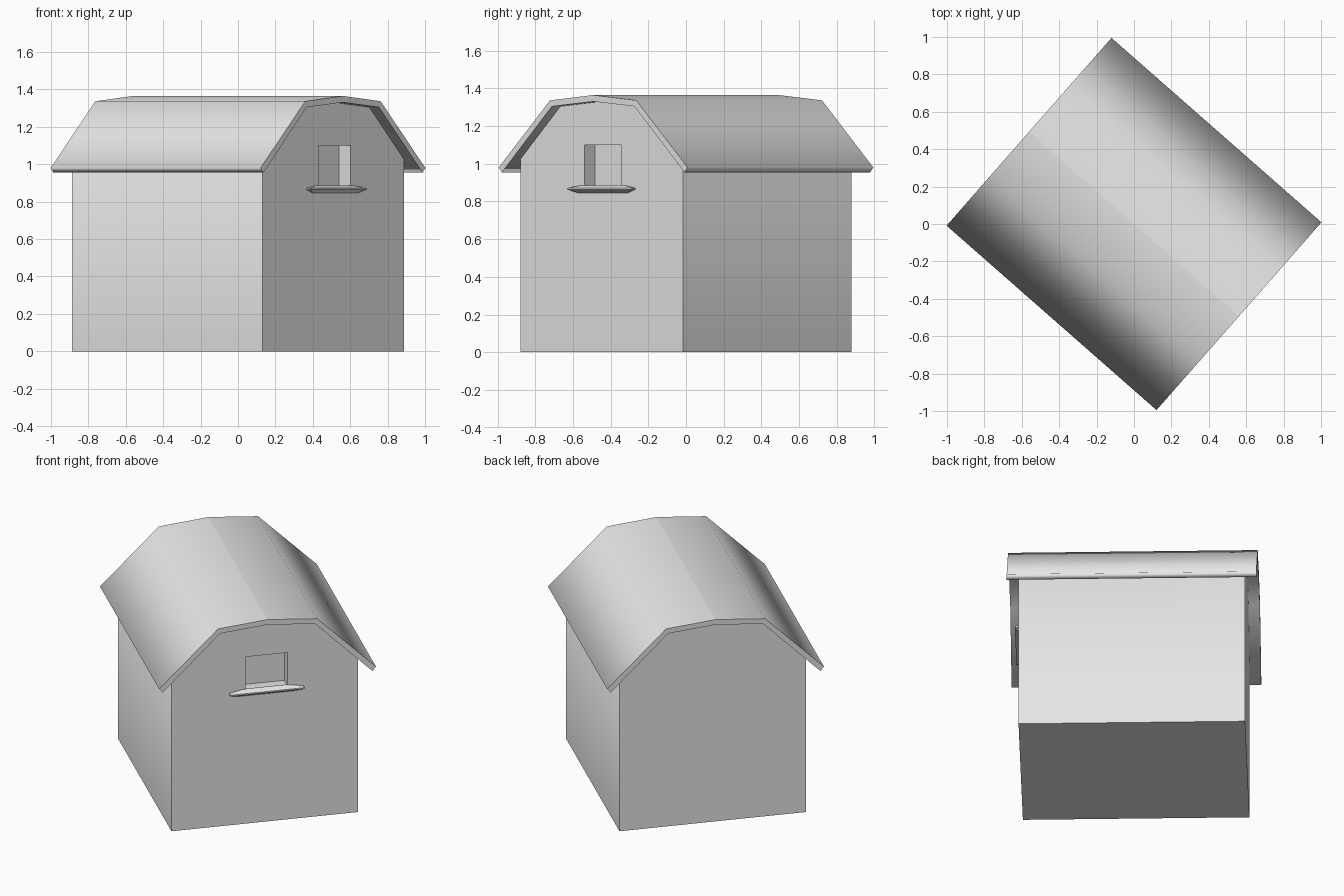
import bpy, bmesh, math

if "Cube" in bpy.data.objects:
    bpy.data.objects.remove(bpy.data.objects["Cube"])

TURN = math.radians(-41.3)      # the barn stands diagonally; local +x is the window gable
WALL_END, ROOF_END = 0.678, 0.747

grey = bpy.data.materials.new("plain_grey")
grey.use_nodes = True
GREY = (0.8, 0.8, 0.8, 1)
grey.diffuse_color = GREY
grey.node_tree.nodes["Principled BSDF"].inputs["Base Color"].default_value = GREY


def finish(name, bm):
    bmesh.ops.recalc_face_normals(bm, faces=bm.faces)
    mesh = bpy.data.meshes.new(name)
    bm.to_mesh(mesh)
    bm.free()
    mesh.materials.append(grey)
    obj = bpy.data.objects.new(name, mesh)
    obj.rotation_euler.z = TURN
    bpy.context.collection.objects.link(obj)
    return obj


def loft(name, rings, smooth=()):
    """Skin matching rings of points and cap both ends; listed sides are smooth."""
    bm = bmesh.new()
    loops = [[bm.verts.new(p) for p in ring] for ring in rings]
    n = len(rings[0])
    for a, b in zip(loops, loops[1:]):
        for i in range(n):
            j = (i + 1) % n
            face = bm.faces.new((a[i], a[j], b[j], b[i]))
            face.smooth = i in smooth
    bm.faces.new(loops[0])
    bm.faces.new(loops[-1])
    return finish(name, bm)


def extrude_profile(name, profile, end, smooth):
    return loft(name, [[(x, y, z) for y, z in profile] for x in (-end, end)], smooth)


# Walls: gambrel profile reaching just into the roof slab
half = [(0.575, 0), (0.575, 1.028), (0.292, 1.309)]
profile = half + [(0, 1.334)] + [(-y, z) for y, z in reversed(half)]
walls = extrude_profile("walls", profile, WALL_END, range(len(profile) - 1))

# Window recess cut into the front gable
W0, W1, DEPTH, MID = 0.88, 1.10, 0.082, 0.01
opening = [(MID - 0.13, W0), (MID + 0.13, W0), (MID + 0.13, W1), (MID - 0.13, W1)]
cutter = loft("window_cutter", [[(x, y, z) for y, z in opening]
                                for x in (WALL_END - DEPTH, WALL_END + 0.1)])
cutter.hide_render = True
cut = walls.modifiers.new("window", "BOOLEAN")
cut.operation = "DIFFERENCE"
cut.solver = "EXACT"
cut.object = cutter
bpy.context.view_layer.objects.active = walls
bpy.ops.object.modifier_apply(modifier=cut.name)
bpy.data.objects.remove(cutter)

# Roof: two mirrored slabs with soft breaks and a crisp ridge
slab = [(0, 1.365), (0.305, 1.337), (0.668, 0.98),
        (0.645, 0.955), (0.292, 1.305), (0, 1.331)]
for side, name in ((1, "roof_back_slope"), (-1, "roof_front_slope")):
    extrude_profile(name, [(side * y, z) for y, z in slab], ROOF_END, range(5))

# Window sill: thin ledge tapering above and below its front edge
rings = []
for reach, width, z in ((0, 0.15, 0.886), (0.028, 0.228, 0.872),
                        (0.028, 0.228, 0.864), (0, 0.175, 0.845)):
    back, front = WALL_END - 0.01, WALL_END + 0.002 + reach
    rings.append([(back, MID - width, z), (front, MID - width, z),
                  (front, MID + width, z), (back, MID + width, z)])
loft("window_sill", rings)
